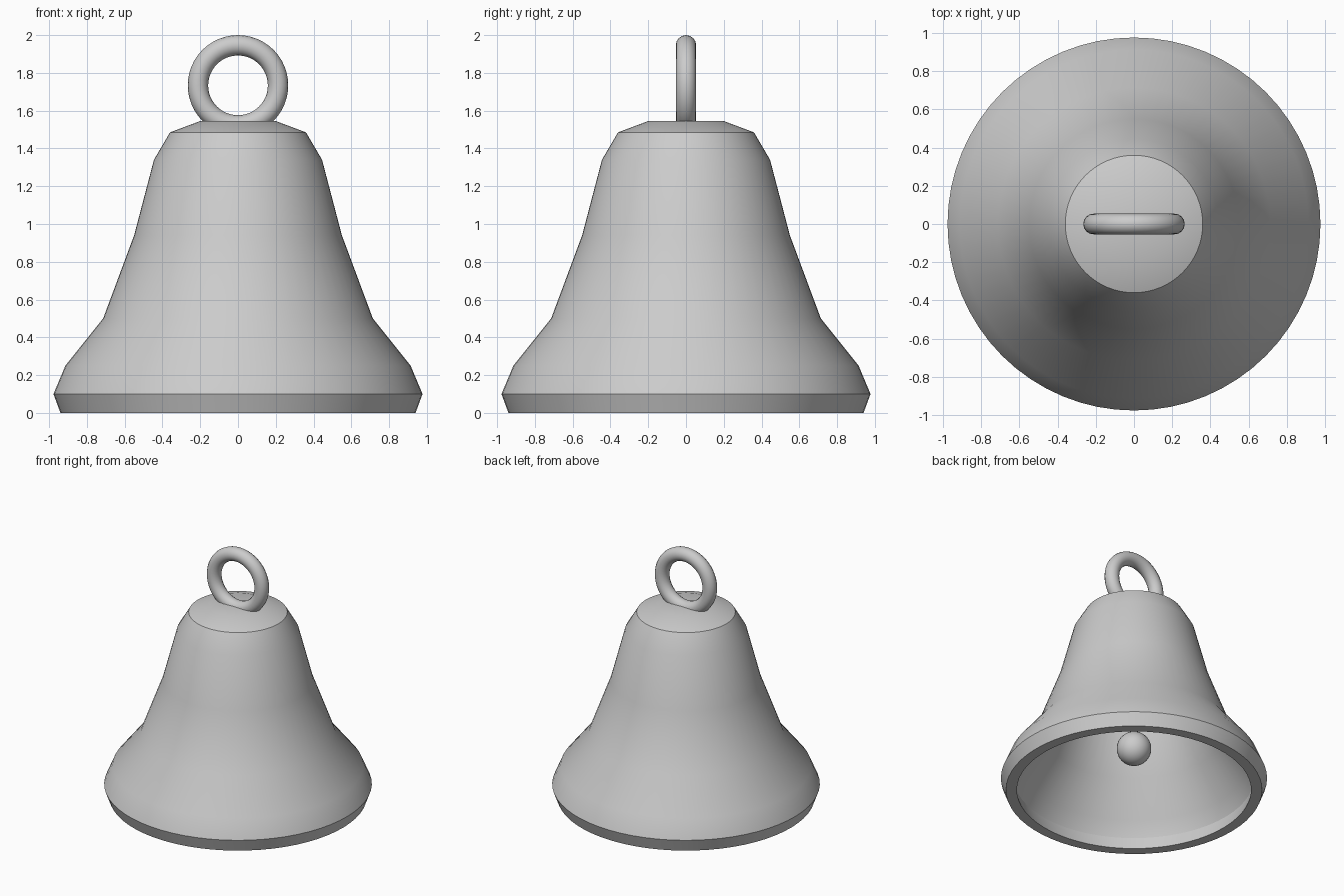
import bpy, math

if "Cube" in bpy.data.objects:
    bpy.data.objects.remove(bpy.data.objects["Cube"])

metal = bpy.data.materials.new("grey metal")
metal.diffuse_color = (0.6, 0.6, 0.6, 1)
metal.use_nodes = True
metal.node_tree.nodes["Principled BSDF"].inputs["Base Color"].default_value = metal.diffuse_color


def finish(obj, name):
    obj.name = name
    obj.data.materials.append(metal)
    bpy.ops.object.select_all(action='DESELECT')
    obj.select_set(True)
    bpy.context.view_layer.objects.active = obj
    bpy.ops.object.shade_smooth_by_angle(angle=math.radians(30))


def lathe(name, profile, sides=64):
    """Revolve (radius, z) points around z; zero radius makes a pole."""
    verts, rings, faces = [], [], []
    for r, z in profile:
        n = 1 if r == 0 else sides
        rings.append([len(verts) + i for i in range(n)])
        verts += [(r * math.cos(math.tau * i / sides),
                   r * math.sin(math.tau * i / sides), z) for i in range(n)]
    for a, b in zip(rings, rings[1:]):
        for i in range(sides):
            j = (i + 1) % sides
            quad = [a[i % len(a)], a[j % len(a)], b[j % len(b)], b[i % len(b)]]
            faces.append(list(dict.fromkeys(quad)))
    mesh = bpy.data.meshes.new(name)
    mesh.from_pydata(verts, [], faces)
    obj = bpy.data.objects.new(name, mesh)
    bpy.context.collection.objects.link(obj)
    finish(obj, name)


# Bell shell: inner wall from the crown down, then rim and outer wall back up
inner = [(0, 1.46), (0.18, 1.46), (0.31, 1.42), (0.37, 1.31), (0.47, 0.92),
         (0.64, 0.47), (0.83, 0.22), (0.88, 0.10), (0.86, 0)]
outer = [(0.94, 0), (0.977, 0.10), (0.914, 0.25), (0.714, 0.50), (0.55, 0.94),
         (0.445, 1.34), (0.36, 1.485), (0.20, 1.545), (0, 1.545)]
lathe("bell_shell", inner + outer)

# Hanging ring, upright and facing front
bpy.ops.mesh.primitive_torus_add(major_radius=0.212, minor_radius=0.054,
                                 major_segments=48, minor_segments=16,
                                 location=(0, 0, 1.734),
                                 rotation=(math.pi / 2, 0, 0))
finish(bpy.context.object, "hanging_ring")

# Clapper: rod hung inside the crown with a ball at its end
bpy.ops.mesh.primitive_cylinder_add(vertices=16, radius=0.03, depth=1.13,
                                    location=(0, 0, 0.915))
finish(bpy.context.object, "clapper_rod")
bpy.ops.mesh.primitive_uv_sphere_add(segments=32, ring_count=16, radius=0.127,
                                     location=(0, 0, 0.35))
finish(bpy.context.object, "clapper_ball")
